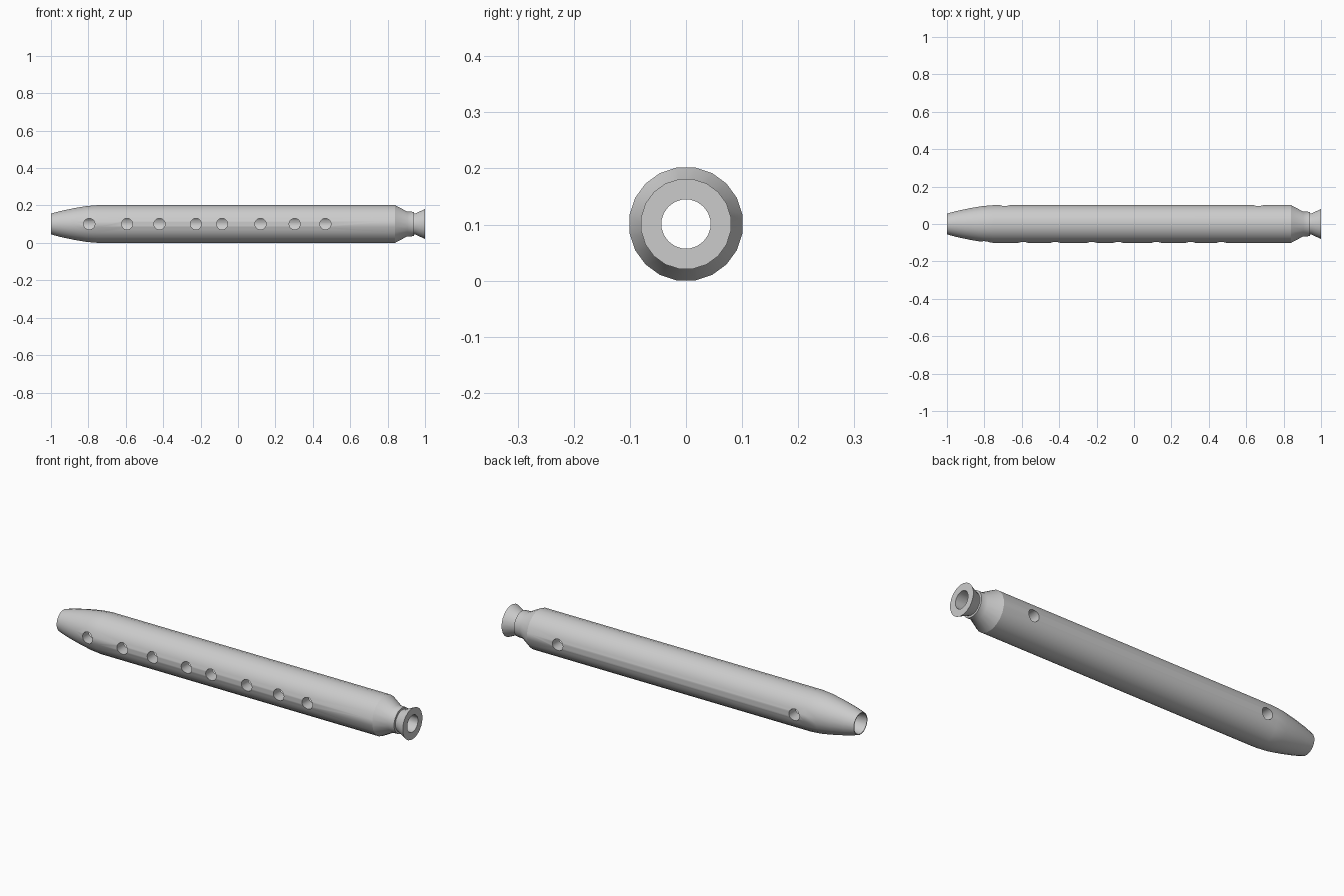
import bpy, bmesh, math
from mathutils import Matrix

cube = bpy.data.objects.get("Cube")
if cube:
    bpy.data.objects.remove(cube, do_unlink=True)

AXIS_Z = 0.101
SIDES = 20
HOLE_R = 0.03

grey = bpy.data.materials.new("light grey")
grey.use_nodes = True
colour = (0.6, 0.6, 0.6, 1)
grey.diffuse_color = colour
grey.node_tree.nodes["Principled BSDF"].inputs["Base Color"].default_value = colour


def make_object(name, bm):
    bmesh.ops.recalc_face_normals(bm, faces=bm.faces)
    mesh = bpy.data.meshes.new(name)
    bm.to_mesh(mesh)
    bm.free()
    obj = bpy.data.objects.new(name, mesh)
    bpy.context.collection.objects.link(obj)
    return obj


def lathe(name, profile):
    """Turn a closed (x, radius) profile around the pipe's long axis."""
    bm = bmesh.new()
    rings = []
    for i in range(SIDES):
        a = 2 * math.pi * (i + 0.5) / SIDES
        rings.append([bm.verts.new((x, r * math.cos(a), AXIS_Z + r * math.sin(a)))
                      for x, r in profile])
    n = len(profile)
    for i in range(SIDES):
        a, b = rings[i], rings[(i + 1) % SIDES]
        for j in range(n):
            k = (j + 1) % n
            bm.faces.new((a[j], a[k], b[k], b[j]))
    return make_object(name, bm)


# Pipe: rounded foot, straight body, shoulder, neck, flared mouth, then the bore
outside = [(-1, 0.056), (-0.95, 0.07), (-0.88, 0.085), (-0.81, 0.097), (-0.75, 0.102),
           (0.84, 0.102), (0.905, 0.067), (0.94, 0.066), (0.941, 0.056),
           (0.95, 0.058), (1, 0.081)]
bore = [(1, 0.044), (-0.9, 0.044), (-1, 0.052)]
pipe = lathe("pipe_body", outside + bore)
pipe.data.materials.append(grey)

# Finger holes in front, two thumb holes behind
front_holes = [-0.795, -0.593, -0.42, -0.225, -0.085, 0.12, 0.303, 0.467]
back_holes = [-0.69, 0.665]
bm = bmesh.new()
for side, places in ((-1, front_holes), (1, back_holes)):
    for x in places:
        place = Matrix.Translation((x, side * 0.07, AXIS_Z)) @ Matrix.Rotation(math.pi / 2, 4, "X")
        bmesh.ops.create_cone(bm, cap_ends=True, segments=20, radius1=HOLE_R,
                              radius2=HOLE_R, depth=0.1, matrix=place)
cutter = make_object("hole_cutter", bm)
cutter.data.materials.append(grey)
cutter.hide_render = True

cut = pipe.modifiers.new("holes", "BOOLEAN")
cut.operation = "DIFFERENCE"
cut.solver = "EXACT"
cut.object = cutter

bpy.ops.object.select_all(action="DESELECT")
pipe.select_set(True)
bpy.context.view_layer.objects.active = pipe
bpy.ops.object.modifier_apply(modifier=cut.name)
bpy.data.objects.remove(cutter, do_unlink=True)

# Smooth the round walls, keep rims sharp
bpy.ops.object.shade_smooth_by_angle(angle=math.radians(28))
weighted = pipe.modifiers.new("clean_shading", "WEIGHTED_NORMAL")
weighted.keep_sharp = True
